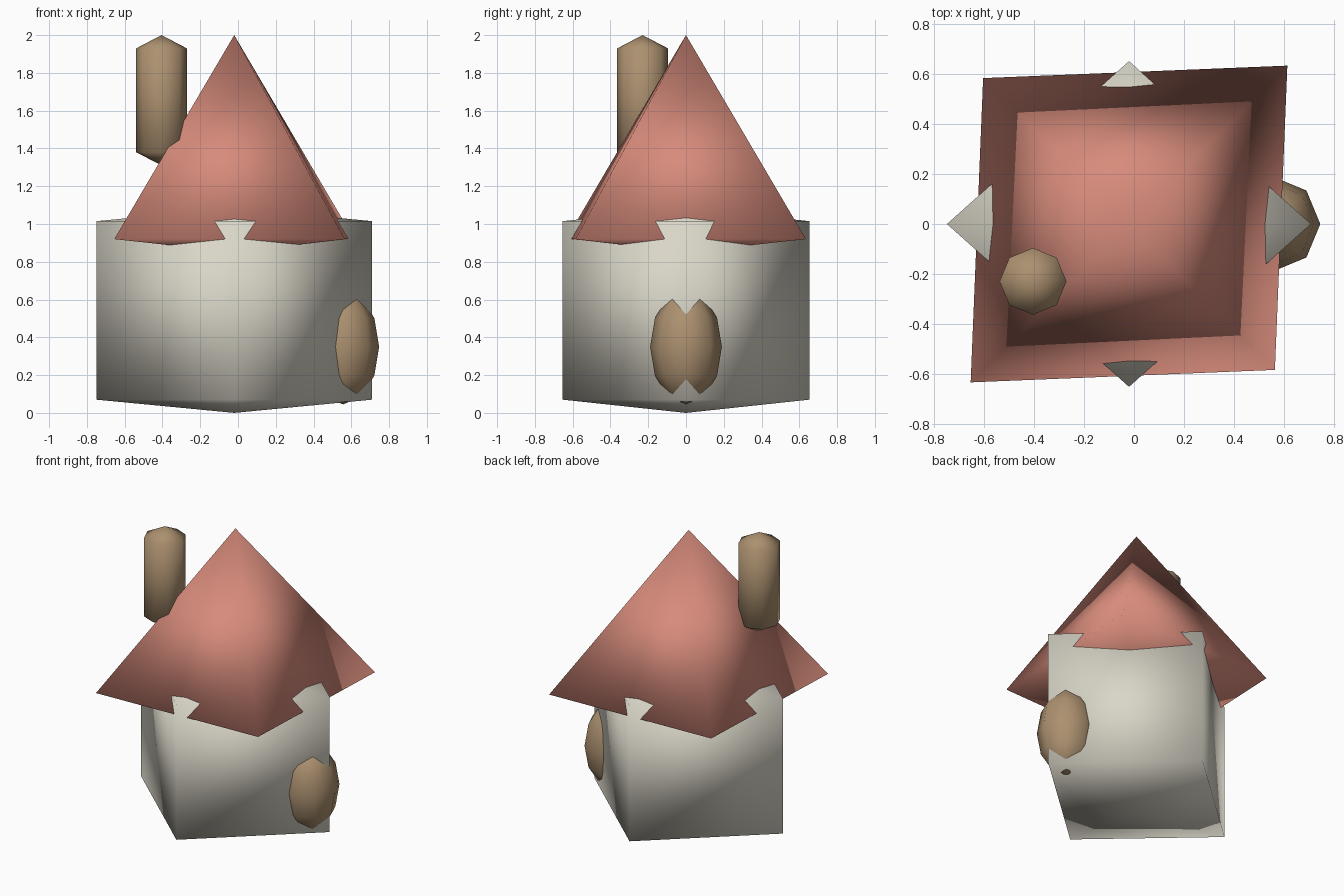
import bpy, bmesh
from math import cos, sin, pi

cube = bpy.data.objects.get("Cube")
if cube:
    bpy.data.objects.remove(cube, do_unlink=True)


def material(name, rgb):
    mat = bpy.data.materials.new(name)
    mat.use_nodes = True
    color = (*rgb, 1)
    mat.diffuse_color = color
    mat.node_tree.nodes["Principled BSDF"].inputs["Base Color"].default_value = color
    return mat


stone = material("warm stone", (0.70, 0.675, 0.58))
tile = material("coral tile", (0.68, 0.26, 0.20))
wood = material("brown wood", (0.41, 0.28, 0.16))


def finish(bm, name, mat):
    bmesh.ops.recalc_face_normals(bm, faces=bm.faces)
    for f in bm.faces:
        f.smooth = True
    mesh = bpy.data.meshes.new(name)
    bm.to_mesh(mesh)
    bm.free()
    mesh.materials.append(mat)
    obj = bpy.data.objects.new(name, mesh)
    bpy.context.collection.objects.link(obj)
    return obj


def outline(sides, rx, ry, start=0):
    angles = [start + 2 * pi * k / sides for k in range(sides)]
    return [(rx * cos(a), ry * sin(a)) for a in angles]


def pointed_solid(name, mat, center, points, bottom_tip, rims, top_tip):
    """Walls through one or more rims, closed by a pointed fan at each end."""
    cx, cy = center
    bm = bmesh.new()
    loops = [[bm.verts.new((cx + x, cy + y, z)) for x, y in points] for z in rims]
    low = bm.verts.new((cx, cy, bottom_tip))
    high = bm.verts.new((cx, cy, top_tip))
    n = len(points)
    for i in range(n):
        j = (i + 1) % n
        bm.faces.new((low, loops[0][j], loops[0][i]))
        bm.faces.new((high, loops[-1][i], loops[-1][j]))
        for a, b in zip(loops, loops[1:]):
            bm.faces.new((a[i], a[j], b[j], b[i]))
    return finish(bm, name, mat)


MIDDLE = (-0.02, 0)

# Diamond-plan house walls with shallow pointed ends
pointed_solid("walls", stone, MIDDLE, outline(4, 0.73, 0.653),
              0.0, [0.07, 1.015], 1.085)

# Four-sided roof, slightly longer along one diagonal
corners = [(x * r, y * r) for x, y, r in
           ((1, 1, 0.635), (-1, 1, 0.585), (-1, -1, 0.635), (1, -1, 0.585))]
pointed_solid("roof", tile, MIDDLE, corners, 0.85, [0.92], 2.0)

# Octagonal chimney
pointed_solid("chimney", wood, (-0.405, -0.23), outline(8, 0.134, 0.134),
              1.31, [1.38, 1.93], 2.0)

# Rounded door set into the corner of the walls
bm = bmesh.new()
bmesh.ops.create_uvsphere(bm, u_segments=8, v_segments=6, radius=1)
bmesh.ops.scale(bm, vec=(0.19, 0.19, 0.305), verts=bm.verts)
bmesh.ops.translate(bm, vec=(0.557, 0, 0.35), verts=bm.verts)
finish(bm, "door", wood)
